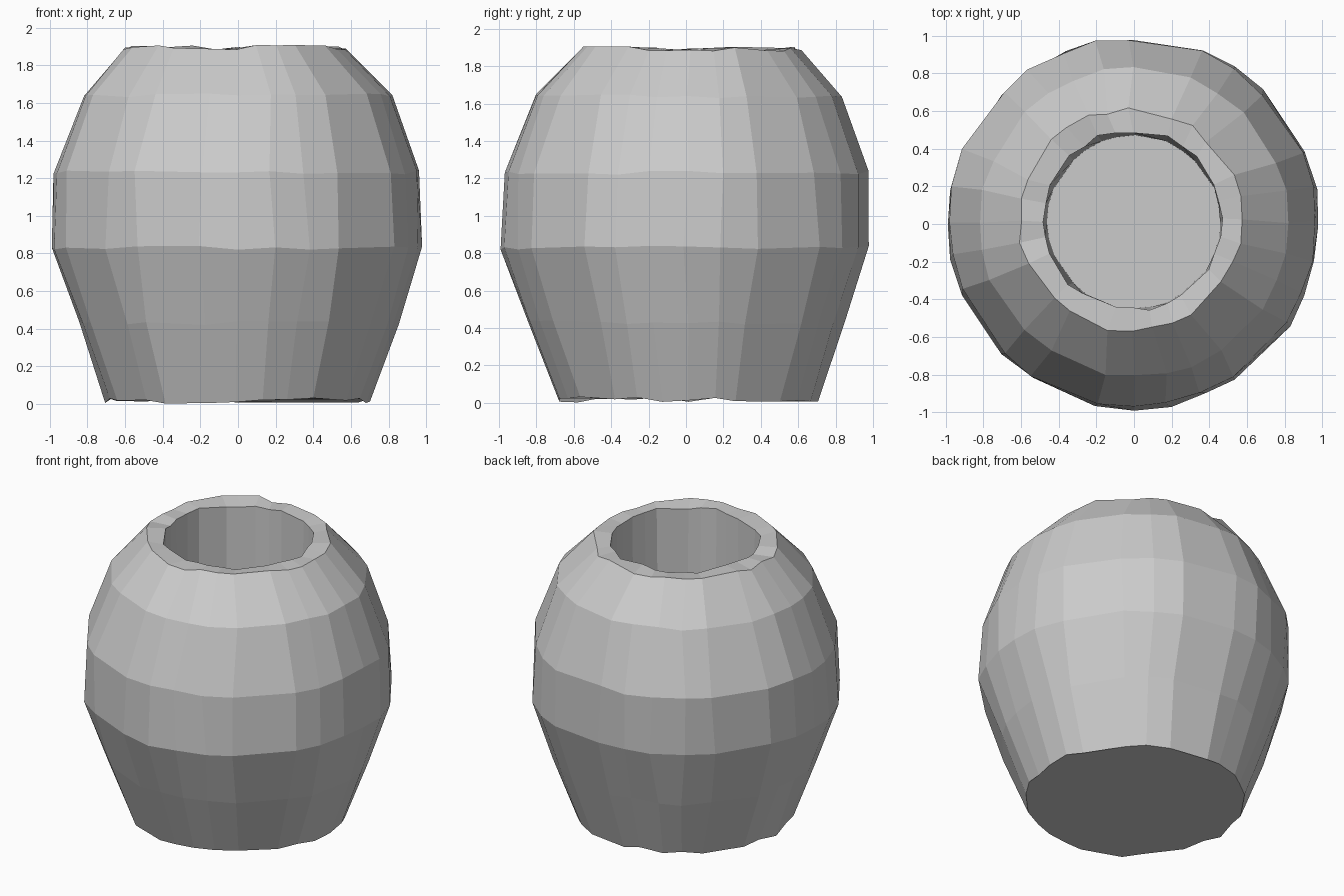
import bpy, bmesh, math, random

if "Cube" in bpy.data.objects:
    bpy.data.objects.remove(bpy.data.objects["Cube"])

random.seed(4)

# Uneven columns: 32 even steps with some left out for wider facets
SKIPPED = {3, 7, 13, 19, 22, 28}
ANGLES = [math.tau * i / 32 for i in range(32) if i not in SKIPPED]

# Profile rings: centre x, centre y, radius, height, radial jitter, height jitter
RINGS = [
    (0.00, 0.01, 0.46, 0.18, 0.004, 0.0),     # cavity floor
    (-0.01, 0.02, 0.475, 1.89, 0.012, 0.012),  # inner rim
    (-0.02, 0.02, 0.59, 1.895, 0.014, 0.015),  # outer rim
    (0.00, 0.01, 0.82, 1.64, 0.010, 0.010),
    (-0.01, 0.01, 0.975, 1.23, 0.010, 0.010),
    (0.00, 0.00, 0.985, 0.83, 0.010, 0.010),
    (0.00, 0.00, 0.85, 0.43, 0.010, 0.010),
    (0.00, 0.01, 0.70, 0.018, 0.012, 0.016),   # foot
]


def add_ring(bm, cx, cy, radius, z, dr, dz):
    verts = []
    for a in ANGLES:
        r = radius + random.uniform(-dr, dr)
        b = a + random.uniform(-0.02, 0.02)
        verts.append(bm.verts.new((cx + r * math.cos(b), cy + r * math.sin(b),
                                   max(0.0, z + random.uniform(-dz, dz)))))
    return verts


# Barrel-shaped pot: cavity, rim, belly and foot in one skin
bm = bmesh.new()
rings = [add_ring(bm, *ring) for ring in RINGS]
n = len(ANGLES)
for a, b in zip(rings, rings[1:]):
    for i in range(n):
        j = (i + 1) % n
        bm.faces.new((a[i], a[j], b[j], b[i]))
bm.faces.new(rings[0])
bm.faces.new(list(reversed(rings[-1])))
bmesh.ops.recalc_face_normals(bm, faces=bm.faces)

mesh = bpy.data.meshes.new("barrel_pot")
bm.to_mesh(mesh)
bm.free()
pot = bpy.data.objects.new("barrel_pot", mesh)
bpy.context.collection.objects.link(pot)
